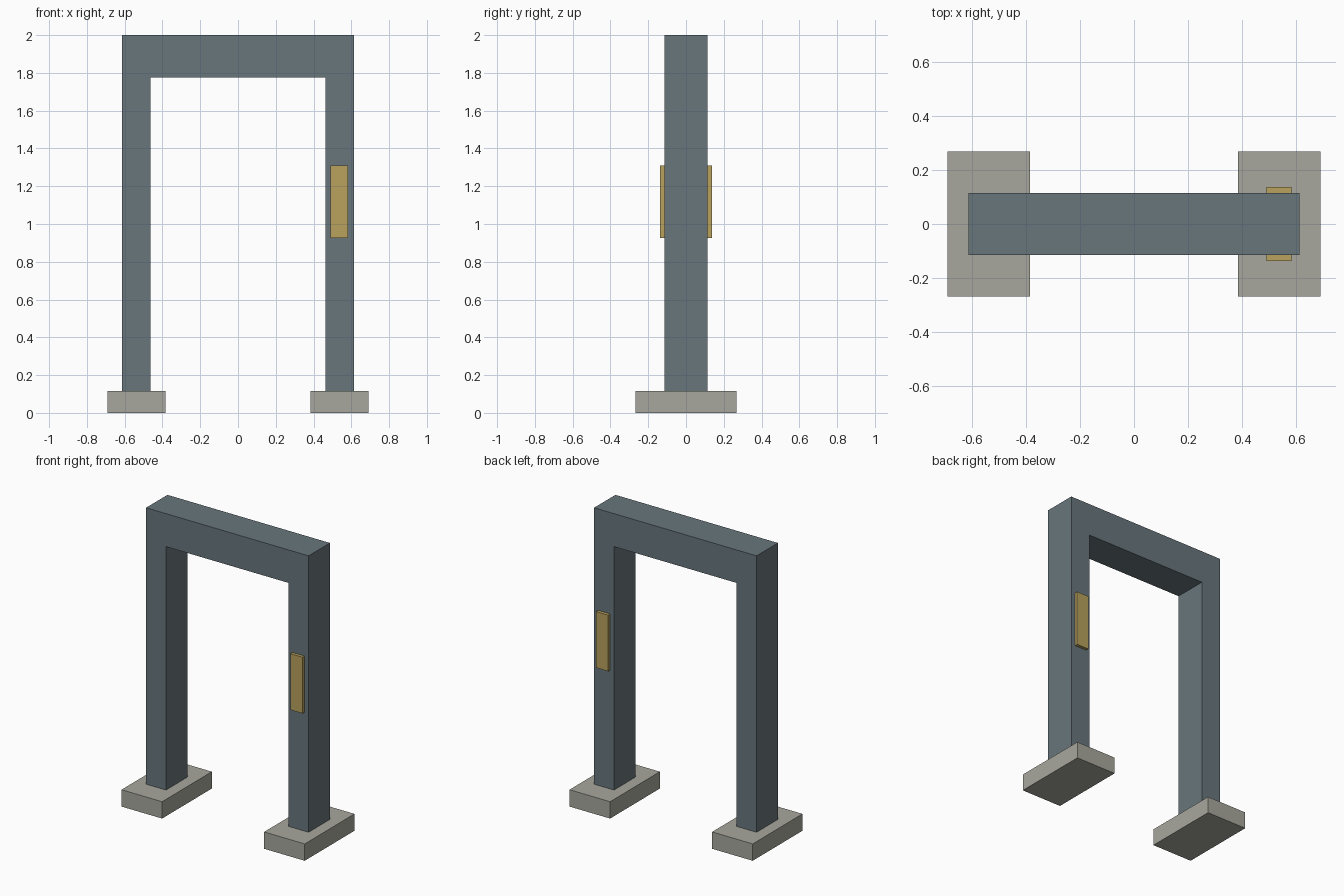
import bpy
import bmesh

cube = bpy.data.objects.get("Cube")
if cube:
    bpy.data.objects.remove(cube, do_unlink=True)


def make_material(name, rgb):
    mat = bpy.data.materials.new(name)
    mat.use_nodes = True
    mat.diffuse_color = (*rgb, 1)
    mat.node_tree.nodes["Principled BSDF"].inputs["Base Color"].default_value = (*rgb, 1)
    return mat


def add_object(name, bm, mat):
    bmesh.ops.recalc_face_normals(bm, faces=bm.faces)
    mesh = bpy.data.meshes.new(name)
    bm.to_mesh(mesh)
    bm.free()
    mesh.materials.append(mat)
    obj = bpy.data.objects.new(name, mesh)
    bpy.context.collection.objects.link(obj)
    return obj


def box(name, center, size, mat):
    bm = bmesh.new()
    bmesh.ops.create_cube(bm, size=1)
    bmesh.ops.scale(bm, vec=size, verts=bm.verts)
    bmesh.ops.translate(bm, vec=center, verts=bm.verts)
    return add_object(name, bm, mat)


steel = make_material("blue grey steel", (0.14, 0.18, 0.20))
concrete = make_material("warm grey concrete", (0.39, 0.39, 0.34))
brass = make_material("brass yellow", (0.48, 0.36, 0.11))

OUTER, INNER, DEPTH = 0.613, 0.463, 0.23
FOOT_TOP, BEAM_BOTTOM, TOP = 0.115, 1.775, 2.0

# Gate frame: one arch profile extruded front to back
half = [(INNER, BEAM_BOTTOM), (INNER, FOOT_TOP), (OUTER, FOOT_TOP), (OUTER, TOP)]
outline = half + [(-x, z) for x, z in reversed(half)]
bm = bmesh.new()
arch = bm.faces.new([bm.verts.new((x, -DEPTH / 2, z)) for x, z in outline])
extruded = bmesh.ops.extrude_face_region(bm, geom=[arch], use_keep_orig=True)
moved = [v for v in extruded["geom"] if isinstance(v, bmesh.types.BMVert)]
bmesh.ops.translate(bm, vec=(0, DEPTH, 0), verts=moved)
add_object("gate_frame", bm, steel)

# Footing under each post
for side, sign in (("left", 1), ("right", -1)):
    box(f"{side}_footing", (sign * (OUTER + INNER) / 2, 0, FOOT_TOP / 2),
        (0.306, 0.536, FOOT_TOP), concrete)

# Reader panels on the front and back of the left post
for side, sign in (("front", -1), ("back", 1)):
    box(f"{side}_panel", (0.537, sign * 0.125, 1.117), (0.092, 0.023, 0.383), brass)
